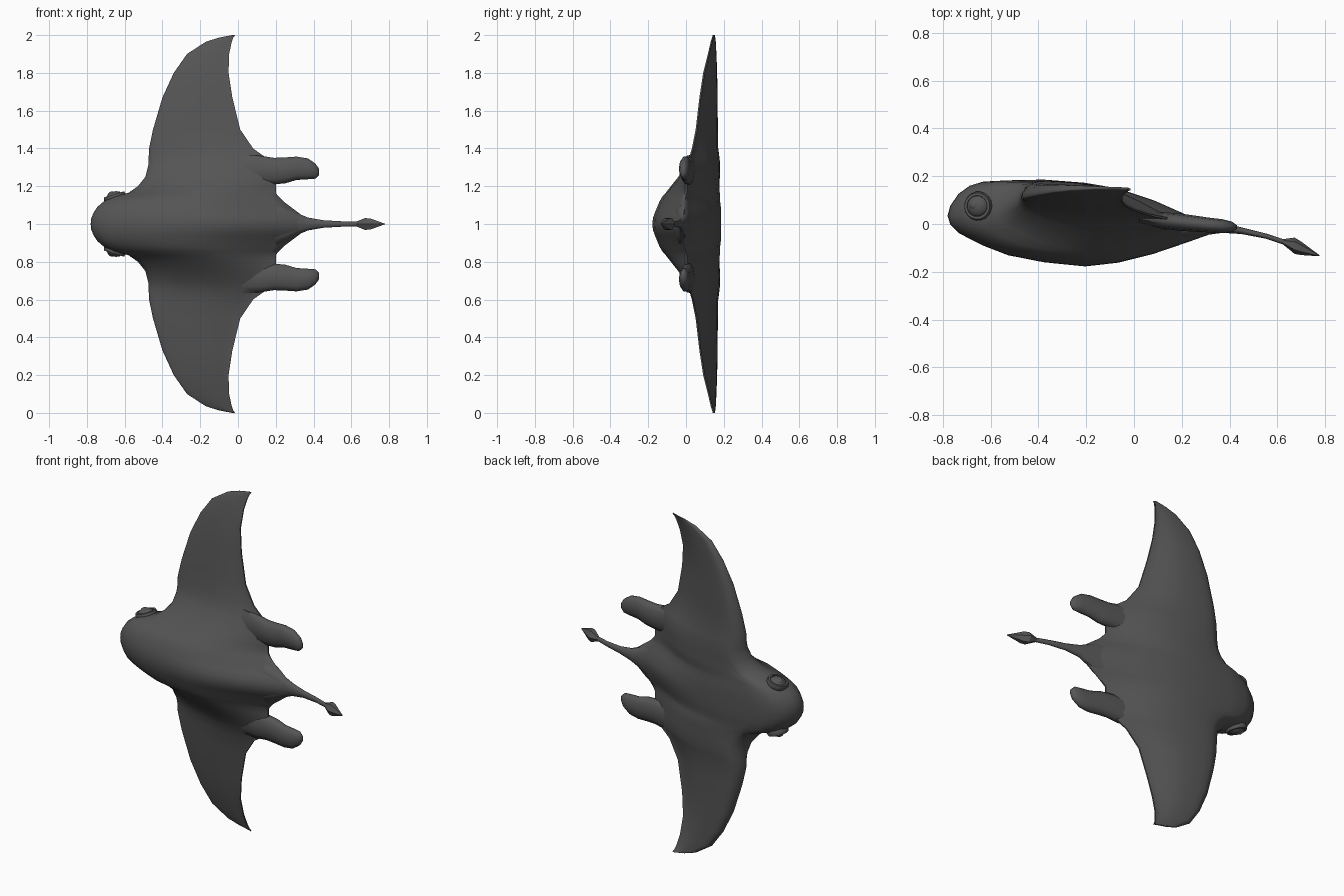
import bpy, bmesh, math
from mathutils import Matrix, Vector

if "Cube" in bpy.data.objects:
    bpy.data.objects.remove(bpy.data.objects["Cube"])

skin = bpy.data.materials.new("dark_grey_skin")
skin.diffuse_color = (0.09, 0.09, 0.09, 1)
skin.use_nodes = True
skin.node_tree.nodes["Principled BSDF"].inputs["Base Color"].default_value = skin.diffuse_color


def finish(name, bm, angle=60):
    bmesh.ops.recalc_face_normals(bm, faces=bm.faces)
    me = bpy.data.meshes.new(name)
    bm.to_mesh(me)
    bm.free()
    me.materials.append(skin)
    ob = bpy.data.objects.new(name, me)
    bpy.context.collection.objects.link(ob)
    bpy.ops.object.select_all(action='DESELECT')
    ob.select_set(True)
    bpy.context.view_layer.objects.active = ob
    bpy.ops.object.shade_smooth_by_angle(angle=math.radians(angle))
    return ob


def loft(name, rings, angle=60):
    """Skin a list of equal-length point rings and cap both ends."""
    bm = bmesh.new()
    rows = [[bm.verts.new(p) for p in r] for r in rings]
    n = len(rows[0])
    for a, b in zip(rows, rows[1:]):
        for i in range(n):
            j = (i + 1) % n
            bm.faces.new((a[i], a[j], b[j], b[i]))
    bm.faces.new(rows[0])
    bm.faces.new(rows[-1])
    return finish(name, bm, angle)


def tube(name, path, sides, angle=60):
    """Elliptical rings along x: (x, y, z, half thickness in y, half width in z)."""
    step = 2 * math.pi / sides
    loft(name, [[(x, y + hy * math.cos(k * step), z + hz * math.sin(k * step))
                 for k in range(sides)] for x, y, z, hy, hz in path], angle)


# Body and wings: chord sections at distances s from the midline
# (s, lead x, trail x, lead y, trail y, upper height, lower depth)
stations = [
    (0, -.78, .37, .035, -.02, .17, .185),
    (.03, -.777, .36, .035, -.02, .17, .183),
    (.06, -.765, .32, .035, -.015, .168, .175),
    (.09, -.745, .28, .035, -.01, .165, .165),
    (.12, -.71, .24, .04, -.01, .158, .155),
    (.145, -.66, .215, .045, -.005, .152, .145),
    (.165, -.58, .2, .055, 0, .143, .135),
    (.2, -.53, .2, .07, 0, .13, .115),
    (.25, -.49, .2, .09, 0, .115, .085),
    (.31, -.475, .19, .105, .01, .1, .055),
    (.35, -.473, .15, .11, .02, .09, .04),
    (.4, -.471, .08, .11, .035, .08, .03),
    (.5, -.45, .012, .115, .055, .07, .025),
    (.67, -.4, -.03, .125, .075, .055, .02),
    (.8, -.34, -.05, .135, .095, .04, .015),
    (.9, -.27, -.047, .142, .12, .025, .01),
    (.965, -.17, -.033, .148, .135, .013, .006),
    (.987, -.1, -.025, .15, .142, .007, .004),
    (1, -.03, -.015, .15, .145, .004, .003),
]
# chord fraction, relative upper height, relative lower depth
profile = [(.01, .25, .2), (.04, .55, .38), (.08, .76, .5), (.13, .88, .64),
           (.22, .94, .83), (.35, 1, .95), (.5, .97, 1), (.62, .87, .88),
           (.75, .62, .64), (.87, .3, .35), (.95, .12, .15)]


def section(st, side):
    s, xl, xt, yl, yt, up, low = st
    z = 1 + side * s

    def at(t, dy):
        return (xl + (xt - xl) * t, yl + (yt - yl) * t + dy, z)
    return ([at(0, 0)] + [at(t, u * up) for t, u, d in profile] + [at(1, .004)] +
            [at(1, -.004)] + [at(t, -d * low) for t, u, d in reversed(profile)])


loft("body_and_wings",
     [section(st, -1) for st in reversed(stations[1:])] + [section(st, 1) for st in stations])

# Tail and its pointed tip
tube("tail", [(.05, 0, 1, .05, .12), (.2, -.015, 1, .05, .12), (.26, -.015, 1, .04, .095),
              (.31, -.015, 1, .03, .062), (.37, -.016, 1, .021, .036),
              (.45, -.028, 1, .014, .021), (.55, -.05, 1, .011, .015),
              (.65, -.083, 1, .011, .012)], 10)
tube("tail_tip", [(.625, -.075, 1, .012, .014), (.672, -.091, 1, .034, .036),
                  (.7, -.102, 1, .028, .034), (.777, -.133, 1, .002, .002)], 6, 25)

for side, label in ((1, "upper"), (-1, "lower")):
    # Rear fin lobe
    tube(label + "_rear_fin",
         [(x, y, 1 + side * s, hy, hz) for x, y, s, hy, hz in (
             (.02, .03, .28, .03, .09), (.12, .015, .285, .035, .08),
             (.19, .008, .28, .036, .074), (.25, .002, .284, .034, .072),
             (.31, -.004, .295, .031, .065), (.37, -.009, .292, .029, .058),
             (.41, -.012, .28, .022, .042), (.43, -.013, .275, .008, .016))], 10)

    # Eye: ball, lid ring and pupil, tilted slightly forward
    tilt = Matrix.Rotation(-.3 * side, 4, 'Y')

    def dome(name, x, y, s, r, h):
        bm = bmesh.new()
        bmesh.ops.create_uvsphere(bm, u_segments=16, v_segments=8, radius=1)
        bm.transform(Matrix.Translation((x, y, 1 + side * s)) @ tilt @
                     Matrix.Diagonal((r, r, h, 1)))
        finish(name, bm)

    dome(label + "_eyeball", -.652, .075, .135, .05, .038)
    dome(label + "_pupil", -.668, .08, .156, .023, .016)
    bm = bmesh.new()
    rows = []
    for i in range(18):
        a = i * math.tau / 18
        rows.append([bm.verts.new(((.05 + .011 * math.cos(b)) * math.cos(a),
                                   (.05 + .011 * math.cos(b)) * math.sin(a),
                                   .018 * math.sin(b)))
                     for b in [k * math.tau / 6 for k in range(6)]])
    for i in range(18):
        p, q = rows[i], rows[(i + 1) % 18]
        for k in range(6):
            bm.faces.new((p[k], p[(k + 1) % 6], q[(k + 1) % 6], q[k]))
    bm.transform(Matrix.Translation((-.652, .075, 1 + side * .142)) @ tilt)
    finish(label + "_eyelid", bm)
